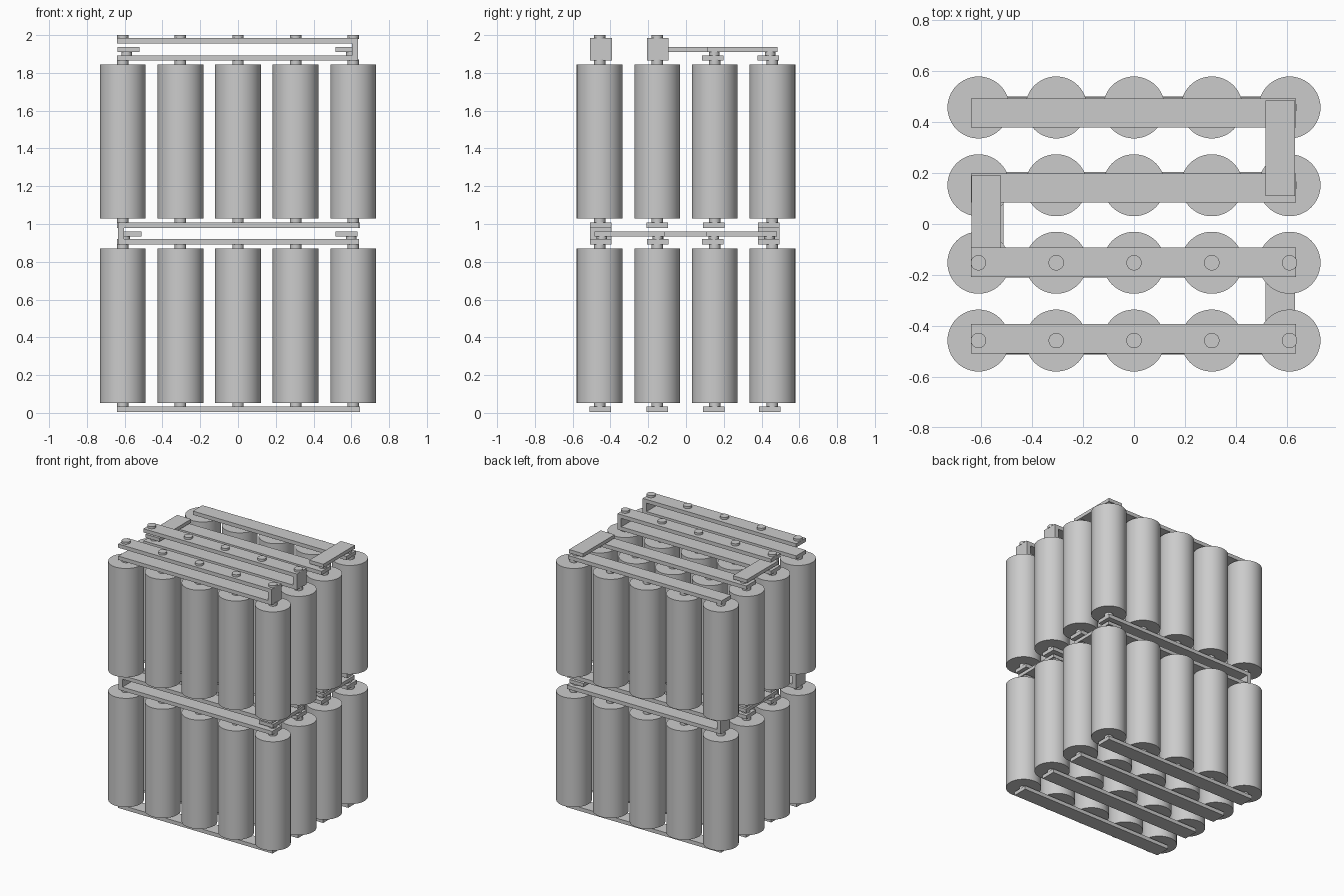
import bpy
import bmesh
from mathutils import Matrix

if "Cube" in bpy.data.objects:
    bpy.data.objects.remove(bpy.data.objects["Cube"])

XS = [-0.61, -0.305, 0.0, 0.305, 0.61]
YS = [-0.457, -0.152, 0.152, 0.457]
LOWER_Y = [-0.455, -0.153, 0.146, 0.443]   # bar centres under the cells
UPPER_Y = [-0.45, -0.15, 0.142, 0.435]     # bar centres over the cells
BAR_W, BAR_T = 0.114, 0.028


def finish(bm, name):
    mesh = bpy.data.meshes.new(name)
    bm.to_mesh(mesh)
    bm.free()
    obj = bpy.data.objects.new(name, mesh)
    bpy.context.collection.objects.link(obj)
    return obj


def cylinder(name, x, y, z0, z1, r, sides=48):
    bm = bmesh.new()
    bmesh.ops.create_cone(bm, cap_ends=True, segments=sides, radius1=r, radius2=r,
                          depth=z1 - z0, matrix=Matrix.Translation((x, y, (z0 + z1) / 2)))
    for f in bm.faces:
        f.smooth = len(f.verts) == 4
    for e in bm.edges:
        e.smooth = all(f.smooth for f in e.link_faces)
    return finish(bm, name)


def box(name, x0, x1, y0, y1, z0, z1):
    bm = bmesh.new()
    bmesh.ops.create_cube(bm, size=1)
    bmesh.ops.scale(bm, vec=(x1 - x0, y1 - y0, z1 - z0), verts=bm.verts)
    bmesh.ops.translate(bm, vec=((x0 + x1) / 2, (y0 + y1) / 2, (z0 + z1) / 2), verts=bm.verts)
    return finish(bm, name)


def bar(name, yc, z0, x1=0.635):
    return box(name, -0.64, x1, yc - BAR_W / 2, yc + BAR_W / 2, z0, z0 + BAR_T)


def channel(name, yc, z0, z1, closed_right):
    # C-shaped busbar profile in xz, extruded along y
    p = [(-0.64, z0), (0.635, z0), (0.635, z1), (-0.64, z1),
         (-0.64, z1 - BAR_T), (0.603, z1 - BAR_T), (0.603, z0 + BAR_T), (-0.64, z0 + BAR_T)]
    if not closed_right:
        p = [(-x, z) for x, z in p]
    bm = bmesh.new()
    face = bm.faces.new([bm.verts.new((x, yc - BAR_W / 2, z)) for x, z in p])
    ext = bmesh.ops.extrude_face_region(bm, geom=[face])
    verts = [v for v in ext["geom"] if isinstance(v, bmesh.types.BMVert)]
    bmesh.ops.translate(bm, vec=(0, BAR_W, 0), verts=verts)
    bmesh.ops.recalc_face_normals(bm, faces=bm.faces)
    return finish(bm, name)


def link(name, x0, x1, y0, y1, z0, px):
    # flat strap joining two rows, standing on two pins
    box(name, x0, x1, y0, y1, z0, z0 + 0.026)
    for y in (y0 + 0.04, y1 - 0.04):
        cylinder(name + "_pin", px, y, z0 - 0.02, z0, 0.028, 32)


# cells with a terminal at each end
for base in (0.0, 0.975):
    for y in YS:
        for x in XS:
            cylinder("cell", x, y, base + 0.053, base + 0.87, 0.1215)
            cylinder("bottom_terminal", x, y, base + 0.03, base + 0.055, 0.03, 32)
            cylinder("top_terminal", x, y, base + 0.868, base + 0.895, 0.03, 32)

# bottom busbars
for y in LOWER_Y:
    bar("bottom_busbar", y, 0.005, 0.645)

# middle busbars: outer rows folded between tiers, inner rows separate
for i in range(4):
    if i in (0, 3):
        channel("middle_folded_busbar", (LOWER_Y[i] + UPPER_Y[i]) / 2, 0.892, 1.007, False)
    else:
        bar("middle_lower_busbar", UPPER_Y[i], 0.892)
        bar("middle_upper_busbar", LOWER_Y[i], 0.979, 0.645)

# top busbars: front rows folded with output studs, back rows flat
for i in range(4):
    if i < 2:
        channel("top_folded_busbar", UPPER_Y[i], 1.865, 1.984, True)
        for x in XS:
            cylinder("output_stud", x, YS[i], 1.98, 2.0, 0.03, 32)
    else:
        bar("top_busbar", UPPER_Y[i], 1.865)

# row links
link("middle_front_link", 0.515, 0.632, -0.485, -0.11, 0.934, 0.60)
link("middle_back_link", 0.515, 0.632, 0.108, 0.482, 0.934, 0.60)
link("middle_centre_link", -0.628, -0.512, -0.187, 0.188, 0.934, -0.60)
link("top_back_link", 0.515, 0.632, 0.11, 0.485, 1.91, 0.60)
link("top_centre_link", -0.638, -0.522, -0.187, 0.19, 1.91, -0.59)
